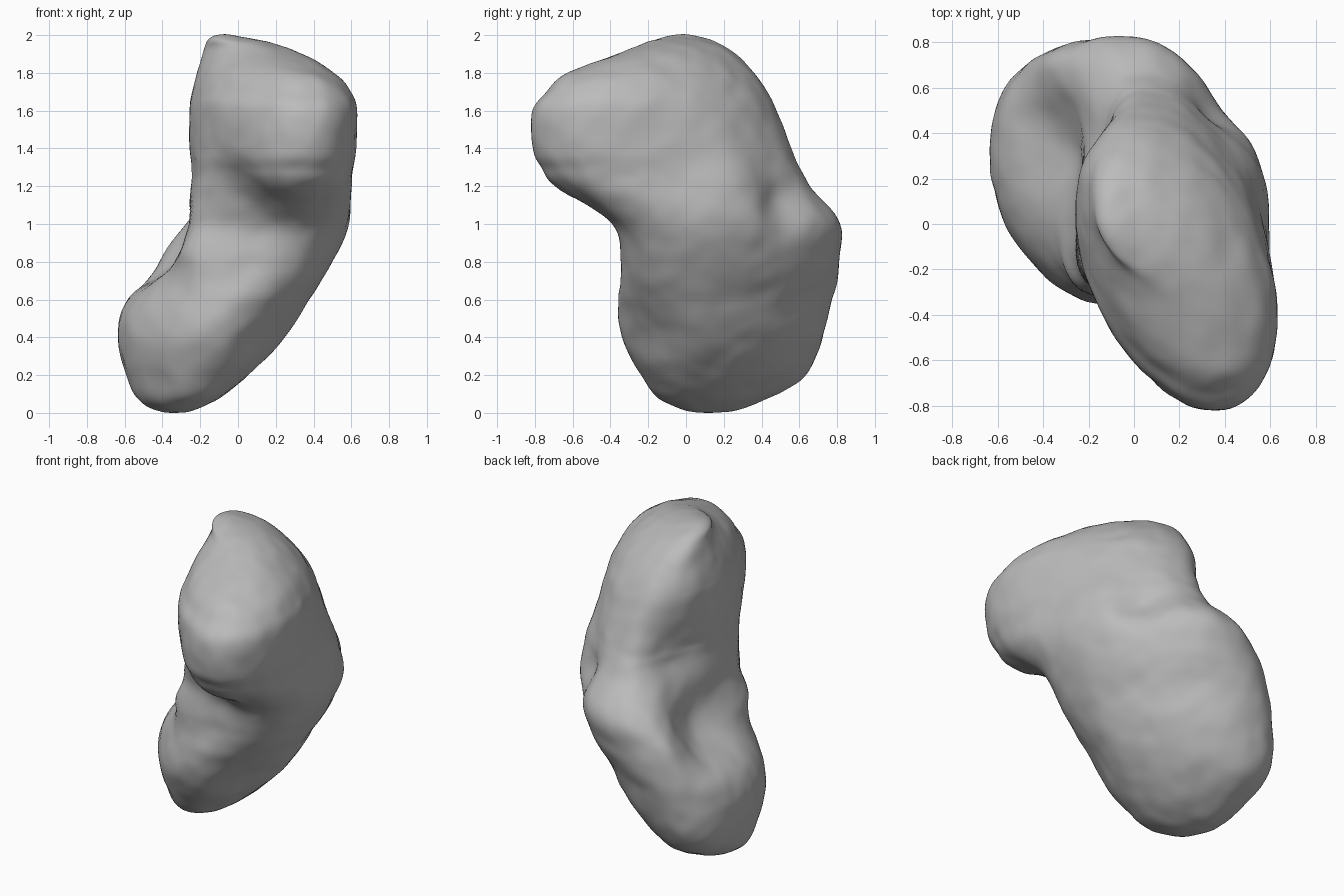
import bpy
import bmesh
import math
from mathutils import Vector, noise

if "Cube" in bpy.data.objects:
    bpy.data.objects.remove(bpy.data.objects["Cube"], do_unlink=True)

# Slanted elliptical slices: z, x min, x max, y min, y max, skew
SLICES = [
    (0.0, -0.34, -0.34, 0.14, 0.14, -0.2),
    (0.05, -0.50, -0.15, -0.10, 0.36, -0.2),
    (0.2, -0.59, 0.06, -0.24, 0.59, -0.2),
    (0.4, -0.635, 0.25, -0.35, 0.71, -0.22),
    (0.6, -0.60, 0.38, -0.37, 0.77, -0.28),
    (0.8, -0.45, 0.50, -0.345, 0.81, -0.32),
    (1.0, -0.34, 0.58, -0.39, 0.82, -0.36),
    (1.2, -0.27, 0.60, -0.69, 0.66, -0.34),
    (1.3, -0.265, 0.61, -0.77, 0.60, -0.36),
    (1.4, -0.27, 0.625, -0.81, 0.56, -0.38),
    (1.6, -0.265, 0.63, -0.81, 0.48, -0.40),
    (1.7, -0.25, 0.595, -0.74, 0.43, -0.44),
    (1.8, -0.22, 0.51, -0.62, 0.36, -0.47),
    (1.92, -0.18, 0.29, -0.31, 0.24, -0.47),
    (1.98, -0.15, 0.07, -0.15, 0.11, -0.3),
    (2.0, -0.08, -0.08, -0.02, -0.02, -0.3),
]
# Local hollows and swellings: centre, push, radius
SHAPING = [
    ((-0.35, 0.36, 0.88), (0.12, -0.01, -0.06), 0.25),   # hollow beside the neck
    ((-0.36, 0.68, 0.82), (-0.05, 0.03, 0.03), 0.17),    # rear rim of the hollow
    ((-0.16, 0.38, 1.32), (0.10, 0.0, 0.0), 0.25),       # flattened rear flank
    ((-0.16, -0.20, 0.92), (-0.13, -0.10, 0.0), 0.22),   # ridge down the neck
    ((0.00, -0.52, 1.18), (0.03, 0.07, 0.0), 0.18),      # tucked side of the chin
    ((0.15, -0.22, 0.48), (-0.05, 0.05, 0.0), 0.24),     # flat lower front
    ((-0.42, 0.56, 0.30), (-0.03, 0.04, -0.02), 0.22),   # full lower rear
    ((0.30, 0.46, 1.06), (-0.08, -0.09, 0.0), 0.13),     # crease beside the back bump
    ((0.48, 0.22, 1.25), (0.04, 0.04, 0.0), 0.22),       # shoulder above the crease
]
AROUND, STEPS = 112, 8


def blend(p0, p1, p2, p3, t):
    """Smooth interpolation between two slices."""
    return [0.5 * (2 * b + (c - a) * t + (2 * a - 5 * b + 4 * c - d) * t * t
                   + (3 * b - a - 3 * c + d) * t ** 3)
            for a, b, c, d in zip(p0, p1, p2, p3)]


def mirrored(s):
    """Slice reflected through a pole, so the ends close roundly."""
    return (s[0], s[2], s[1], s[4], s[3], s[5])


def ring(bm, s):
    z, x0, x1, y0, y1, skew = s
    verts = []
    for i in range(AROUND):
        a = math.tau * i / AROUND
        verts.append(bm.verts.new(((x0 + x1) / 2 + (x1 - x0) / 2 * math.cos(a),
                                   (y0 + y1) / 2 + (y1 - y0) / 2 * math.sin(a + skew), z)))
    return verts


# Loft the slices into one closed body
bm = bmesh.new()
padded = [mirrored(SLICES[1])] + SLICES + [mirrored(SLICES[-2])]
rings = []
for k in range(len(SLICES) - 1):
    for j in range(STEPS):
        if k or j:
            rings.append(ring(bm, blend(*padded[k:k + 4], j / STEPS)))
for low, high in zip(rings, rings[1:]):
    for i in range(AROUND):
        n = (i + 1) % AROUND
        bm.faces.new((low[i], low[n], high[n], high[i]))
for s, edge in ((SLICES[0], rings[0]), (SLICES[-1], rings[-1])):
    pole = bm.verts.new((s[1], s[3], s[0]))
    for i in range(AROUND):
        bm.faces.new((pole, edge[i], edge[(i + 1) % AROUND]))
bmesh.ops.recalc_face_normals(bm, faces=bm.faces)

# Press in the hollows, then roughen the surface gently
for v in bm.verts:
    start = v.co.copy()
    for centre, push, radius in SHAPING:
        d = (start - Vector(centre)).length / radius
        v.co += Vector(push) * math.exp(-d * d)
bm.normal_update()
for v in bm.verts:
    v.co += v.normal * (0.007 * noise.noise(v.co * 5) + 0.005 * noise.noise(v.co * 10))

# Rest the body on the ground
base = min(v.co.z for v in bm.verts)
bmesh.ops.translate(bm, verts=bm.verts, vec=(0, 0, -base))

mesh = bpy.data.meshes.new("rock_body")
bm.to_mesh(mesh)
bm.free()
rock = bpy.data.objects.new("rock_body", mesh)
bpy.context.collection.objects.link(rock)

# Plain grey stone
stone = bpy.data.materials.new("grey_stone")
stone.use_nodes = True
grey = (0.5, 0.5, 0.5, 1)
stone.diffuse_color = grey
stone.node_tree.nodes["Principled BSDF"].inputs["Base Color"].default_value = grey
mesh.materials.append(stone)

bpy.context.view_layer.objects.active = rock
rock.select_set(True)
bpy.ops.object.shade_smooth()
